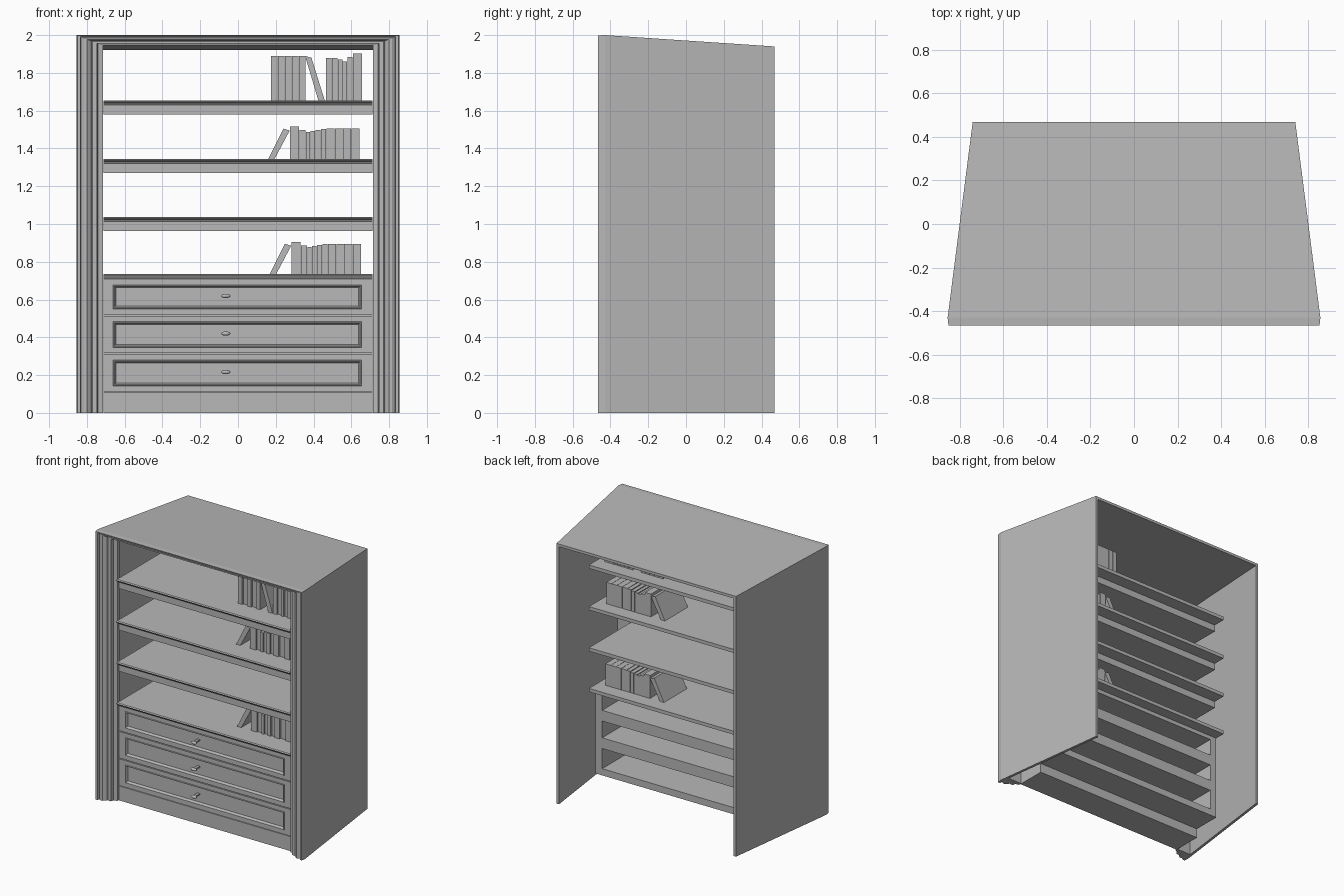
import bpy, bmesh, math
from mathutils import Vector

cube = bpy.data.objects.get("Cube")
if cube:
    bpy.data.objects.remove(cube)

COLOR = (0.48, 0.48, 0.48, 1)
grey = bpy.data.materials.new("plain grey")
grey.use_nodes = True
grey.diffuse_color = COLOR
grey.node_tree.nodes["Principled BSDF"].inputs["Base Color"].default_value = COLOR

HALF = 0.713          # half width between the pilasters
FRONT, BACK = -0.385, 0.045


def finish(name, bm):
    bmesh.ops.recalc_face_normals(bm, faces=bm.faces)
    mesh = bpy.data.meshes.new(name)
    bm.to_mesh(mesh)
    bm.free()
    mesh.materials.append(grey)
    obj = bpy.data.objects.new(name, mesh)
    bpy.context.collection.objects.link(obj)
    return obj


def loft(name, rings):
    """Skin a row of closed rings and cap both ends."""
    bm = bmesh.new()
    loops = [[bm.verts.new(p) for p in ring] for ring in rings]
    for a, b in zip(loops, loops[1:]):
        for i in range(len(a)):
            j = (i + 1) % len(a)
            bm.faces.new((a[i], a[j], b[j], b[i]))
    bm.faces.new(loops[0])
    bm.faces.new(loops[-1])
    return finish(name, bm)


def rect(x0, x1, z0, z1, y):
    return [(x0, y, z0), (x1, y, z0), (x1, y, z1), (x0, y, z1)]


def box(name, x0, x1, y0, y1, z0, z1):
    return loft(name, [rect(x0, x1, z0, z1, y0), rect(x0, x1, z0, z1, y1)])


def along_x(name, profile):
    return loft(name, [[(x, y, z) for y, z in profile] for x in (-HALF, HALF)])


# Open-backed shell, tapering towards the rear
def arch(half, top, y, t=0.02):
    outer = [(-half, 0), (-half, top), (half, top), (half, 0)]
    inner = [(half - t, 0), (half - t, top - t), (t - half, top - t), (t - half, 0)]
    return [(x, y, z) for x, z in outer + inner]


loft("outer_shell", [arch(0.855, 2, -0.43), arch(0.74, 1.94, 0.468)])

# Mitred moulding around the opening: (distance inward, y)
moulding = [(0, -0.43), (0.004, -0.465), (0.02, -0.465), (0.025, -0.445),
            (0.04, -0.455), (0.055, -0.455), (0.075, -0.44), (0.08, -0.425),
            (0.085, -0.43), (0.108, -0.43), (0.113, -0.405), (0.14, -0.4),
            (0.14, -0.375), (0.01, -0.375), (0.01, -0.43)]
stations = []
for side, at_top in ((-1, False), (-1, True), (1, True), (1, False)):
    stations.append([(side * (0.855 - d), y, (2 - 0.4 * d) if at_top else 0)
                     for d, y in moulding])
loft("front_moulding", stations)

# Shelves with a moulded nose, the upper three with a deep box underneath
nose = [(0.125, 0), (-0.405, 0), (-0.412, -0.006), (-0.408, -0.012),
        (-0.4, -0.014), (-0.392, -0.025)]
shelf_tops = (1.655, 1.345, 1.038)
for n, top in enumerate(shelf_tops):
    under = [(FRONT, -0.026), (FRONT, -0.076), (0.03, -0.076),
             (0.03, -0.026), (0.125, -0.026)]
    along_x(f"shelf_{n + 1}", [(y, top + z) for y, z in nose + under])
along_x("cabinet_top", [(y, 0.735 + z) for y, z in nose + [(0.125, -0.026)]])

# Drawer cabinet: plinth, ends and dividing boards, open at the back
box("plinth", -HALF, HALF, FRONT, -0.165, 0, 0.108)
for side, name in ((-1, "right"), (1, "left")):
    x0, x1 = sorted((side * 0.66, side * HALF))
    box(f"cabinet_end_{name}", x0, x1, FRONT + 0.03, BACK, 0.07, 0.71)
for n, (z0, z1) in enumerate(((0.07, 0.12), (0.27, 0.35), (0.475, 0.555), (0.68, 0.71))):
    box(f"cabinet_board_{n + 1}", -0.66, 0.66, FRONT + 0.03, BACK, z0, z1)

# Drawer fronts with stepped recessed panels, each with an oval knob
steps = [(0, 0, -0.35), (0, 0, FRONT), (0.052, 0.031, FRONT), (0.054, 0.033, FRONT - 0.006),
         (0.058, 0.037, FRONT - 0.006), (0.066, 0.045, FRONT + 0.014),
         (0.07, 0.048, FRONT + 0.014)]
for n, (z0, z1) in enumerate(((0.112, 0.31), (0.316, 0.514), (0.52, 0.708))):
    loft(f"drawer_front_{n + 1}",
         [rect(dx - HALF, HALF - dx - min(dx, 0.008), z0 + dz, z1 - dz, y)
          for dx, dz, y in steps])
    z = (z0 + z1) / 2 + 0.005
    box(f"knob_stem_{n + 1}", -0.075, -0.055, -0.425, -0.37, z - 0.005, z + 0.005)
    bm = bmesh.new()
    bmesh.ops.create_uvsphere(bm, u_segments=16, v_segments=8, radius=1)
    bmesh.ops.scale(bm, vec=Vector((0.025, 0.012, 0.011)), verts=bm.verts)
    bmesh.ops.translate(bm, vec=Vector((-0.065, -0.428, z)), verts=bm.verts)
    for f in bm.faces:
        f.smooth = True
    finish(f"knob_{n + 1}", bm)


# Books: upright rows of (width, height), and single leaning volumes
def book_row(name, x, z, books):
    for n, (w, h) in enumerate(books):
        inset = 0.012 * (n % 2)
        box(f"{name}_{n + 1}", x, x + w - 0.002, -0.25 + inset, 0.02, z, z + h)
        x += w


def leaning_book(name, bottom, top, width, z, h):
    section = [(bottom, z), (bottom + width, z), (top + width, z + h - 0.01), (top, z + h)]
    loft(name, [[(x, y, zz) for x, zz in section] for y in (-0.25, 0.02)])


thick = (0.037, 0.235)
book_row("top_books", 0.175, 1.655, [thick] * 5)
leaning_book("top_leaning_book", 0.425, 0.355, 0.034, 1.655, 0.235)
book_row("top_end_books", 0.465, 1.655,
         [(0.032, 0.225), (0.032, 0.225), (0.025, 0.215), (0.025, 0.205),
          (0.03, 0.23), (0.05, 0.248)])
for name, x, z in (("middle", 0.275, 1.345), ("lower", 0.283, 0.735)):
    leaning_book(f"{name}_leaning_book", x - 0.115, x - 0.035, 0.034, z, 0.16)
    book_row(f"{name}_books", x, z,
             [(0.05, 0.17), (0.034, 0.152), (0.024, 0.143), (0.026, 0.148),
              (0.03, 0.153), (0.03, 0.158)] + [(0.044, 0.16)] * 4)
